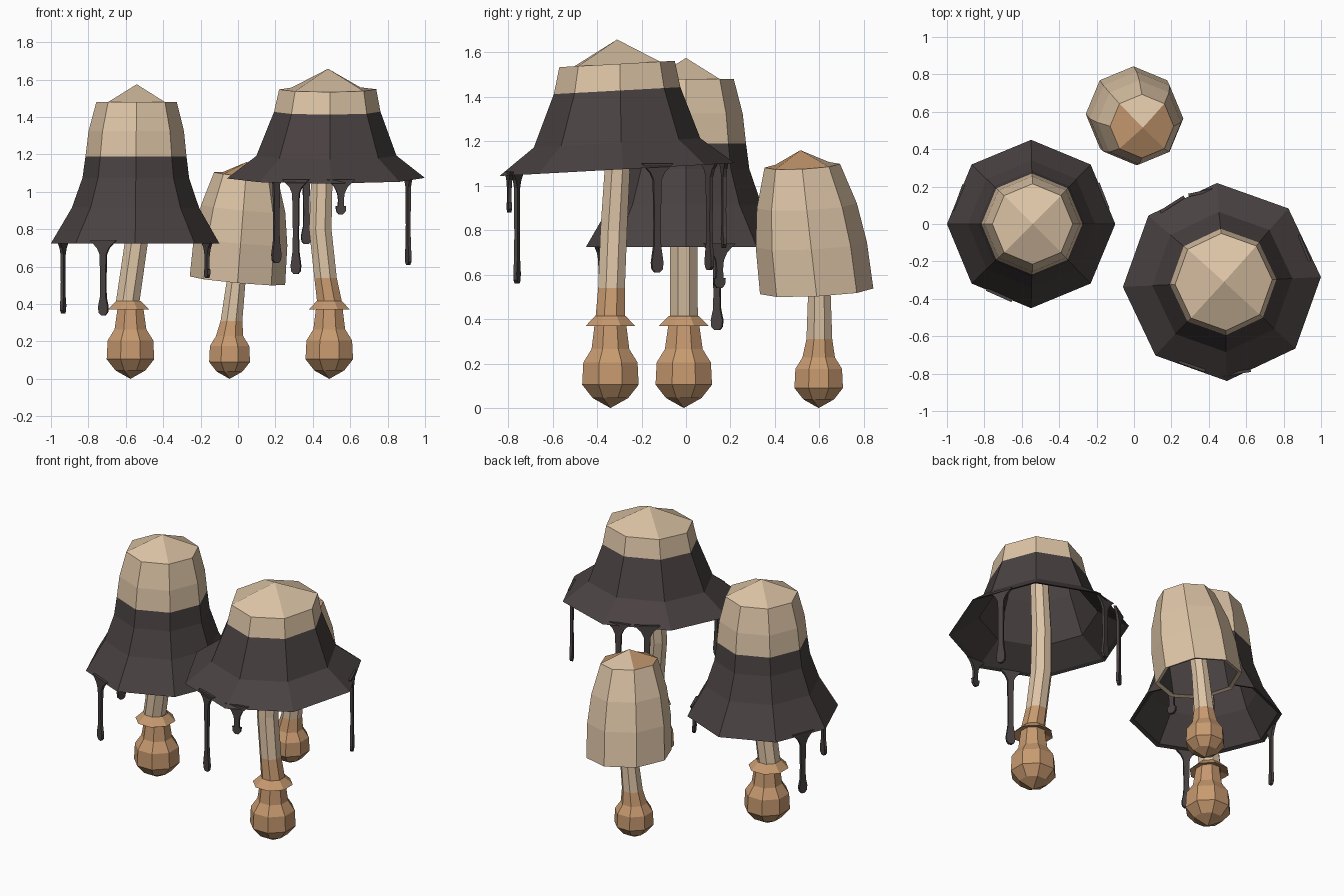
import bpy, bmesh
from math import cos, sin, pi
from mathutils import Vector

if "Cube" in bpy.data.objects:
    bpy.data.objects.remove(bpy.data.objects["Cube"])


def material(name, rgb):
    m = bpy.data.materials.new(name)
    m.diffuse_color = (*rgb, 1)
    m.use_nodes = True
    m.node_tree.nodes["Principled BSDF"].inputs["Base Color"].default_value = m.diffuse_color
    return m


TAN, DARK, ORANGE = 0, 1, 2
MATS = [material("pale_tan", (0.72, 0.55, 0.38)),
        material("ink_black", (0.068, 0.054, 0.054)),
        material("rusty_orange", (0.57, 0.32, 0.16))]


def finish(bm, name):
    bmesh.ops.recalc_face_normals(bm, faces=bm.faces[:])
    me = bpy.data.meshes.new(name)
    bm.to_mesh(me)
    bm.free()
    for m in MATS:
        me.materials.append(m)
    ob = bpy.data.objects.new(name, me)
    bpy.context.collection.objects.link(ob)
    return ob


def ring(bm, c, r, turn, slope=(0, 0)):
    """Eight-sided ring, optionally sheared so that it tilts."""
    pts = []
    for i in range(8):
        a = turn + i * pi / 4
        x, y = r * cos(a), r * sin(a)
        pts.append(bm.verts.new((c[0] + x, c[1] + y, c[2] + x * slope[0] + y * slope[1])))
    return pts


def bridge(bm, a, b, mat):
    for i in range(8):
        j = (i + 1) % 8
        bm.faces.new((a[i], a[j], b[j], b[i])).material_index = mat


def quad_cap(bm, loop, tip, mats):
    """Close a ring with four quads meeting at a raised tip."""
    t = bm.verts.new(tip)
    for k, m in enumerate(mats):
        i = 2 * k + 1
        f = bm.faces.new((loop[i], loop[(i + 1) % 8], loop[(i + 2) % 8], t))
        f.material_index = m


def cap(name, base, rings, tip, shift, slope, turn, ink_height, tip_mats):
    bm = bmesh.new()

    def centre(h):
        return (base[0] + shift[0] * h, base[1] + shift[1] * h, base[2] + h)

    outer = [ring(bm, centre(h), r, turn, slope) for h, r in rings]
    inner = [ring(bm, centre(h + 0.008 if k == 0 else h - 0.015), r - 0.025, turn, slope)
             for k, (h, r) in enumerate(rings)]
    for k in range(len(rings) - 1):
        inked = rings[k + 1][0] <= ink_height
        bridge(bm, outer[k], outer[k + 1], DARK if inked else TAN)
        bridge(bm, inner[k], inner[k + 1], DARK)
    bridge(bm, outer[0], inner[0], DARK if ink_height > 0 else TAN)
    quad_cap(bm, outer[-1], centre(tip), tip_mats)
    quad_cap(bm, inner[-1], centre(tip - 0.03), [DARK] * 4)
    return finish(bm, name)


def stem(name, path, orange_top):
    """path: (x, y, z, visible half width); orange below orange_top."""
    bm = bmesh.new()
    loops = [ring(bm, p[:3], p[3] / cos(pi / 8), pi / 8) for p in path]
    for k in range(len(path) - 1):
        bridge(bm, loops[k], loops[k + 1], ORANGE if path[k + 1][2] <= orange_top else TAN)
    quad_cap(bm, loops[0], (path[0][0], path[0][1], 0), [ORANGE] * 4)
    bm.faces.new(loops[-1])
    return finish(bm, name)


def collar(name, x, y):
    bm = bmesh.new()
    loops = [ring(bm, (x, y, z), r, pi / 8) for z, r in
             ((0.385, 0.07), (0.37, 0.12), (0.415, 0.073))]
    for a, b in zip(loops, loops[1:]):
        bridge(bm, a, b, ORANGE)
    return finish(bm, name)


def drip(name, x, y, top, bottom, centre):
    """Flat ink drip: flared web, thin neck and swollen end, tangent to the rim."""
    out = Vector((x - centre[0], y - centre[1], 0)).normalized()
    # follow the straight rim edge rather than a true circle
    side = Vector((-out.y, out.x, 0))
    n = top - bottom
    prof = [(top + 0.015, 0.075), (top - 0.025, 0.035), (top - 0.06, 0.019),
            (top - 0.55 * n, 0.015), (bottom + 0.25 * n, 0.017), (bottom + 0.045, 0.028),
            (bottom + 0.015, 0.025), (bottom, 0.011)]
    outline = [(w, z) for z, w in prof] + [(-w, z) for z, w in reversed(prof)]
    bm = bmesh.new()
    mid = Vector((x, y, 0))
    faces = []
    for d in (-0.008, 0.008):
        faces.append([bm.verts.new(mid + side * w + out * d + Vector((0, 0, z)))
                      for w, z in outline])
    for vs in faces:
        bm.faces.new(vs)
    for i in range(len(outline)):
        j = (i + 1) % len(outline)
        bm.faces.new((faces[0][i], faces[0][j], faces[1][j], faces[1][i]))
    for f in bm.faces:
        f.material_index = DARK
    return finish(bm, name)


def bulb(x, y, s=1.0):
    """Swollen foot shared by all stems."""
    return [(x, y, z * s, r * s) for z, r in
            ((0.045, 0.08), (0.105, 0.127), (0.205, 0.122), (0.265, 0.085))]


# Left mushroom
cap("left_cap", (-0.55, 0, 0.725),
    [(0, 0.45), (0.19, 0.34), (0.35, 0.285), (0.465, 0.27), (0.6, 0.255), (0.755, 0.215)],
    0.85, (0.01, 0), (0, 0), 0, 0.47, [TAN] * 4)
stem("left_stem", bulb(-0.575, -0.01) + [
    (-0.575, -0.01, 0.37, 0.07), (-0.59, -0.01, 0.41, 0.063), (-0.545, -0.01, 0.72, 0.062),
    (-0.53, 0, 1.0, 0.06), (-0.54, 0, 1.5, 0.05)], 0.42)
collar("left_collar", -0.585, -0.01)

# Right mushroom
cap("right_cap", (0.47, -0.31, 1.073),
    [(0, 0.53), (0.12, 0.375), (0.355, 0.285), (0.475, 0.26)],
    0.585, (0.02, 0), (0, 0.055), 0.05, 0.36, [TAN] * 4)
stem("right_stem", bulb(0.488, -0.34) + [
    (0.488, -0.34, 0.37, 0.072), (0.488, -0.34, 0.42, 0.066), (0.468, -0.335, 0.54, 0.06),
    (0.44, -0.325, 0.8, 0.06), (0.448, -0.31, 1.06, 0.057), (0.47, -0.31, 1.5, 0.05)], 0.55)
collar("right_collar", 0.488, -0.34)

# Back mushroom, still closed and free of ink
cap("back_cap", (-0.003, 0.588, 0.525),
    [(0, 0.255), (0.21, 0.25), (0.385, 0.225), (0.565, 0.17)],
    0.635, (0.08, -0.115), (-0.09, 0.05), 0, -1, [TAN, ORANGE, ORANGE, ORANGE])
stem("back_stem", bulb(-0.045, 0.597, 0.86) + [
    (-0.035, 0.6, 0.31, 0.058), (-0.008, 0.6, 0.54, 0.05), (0.03, 0.55, 1.05, 0.045)], 0.32)

# Ink drips: x, y, rim height, lower end
LEFT, RIGHT = (-0.55, 0), (0.47, -0.31)
for i, (x, y, top, low, c) in enumerate([
        (-0.935, 0.14, 0.725, 0.35, LEFT), (-0.72, -0.38, 0.725, 0.34, LEFT),
        (-0.165, 0.15, 0.725, 0.54, LEFT),
        (0.31, -0.76, 1.05, 0.56, RIGHT), (0.55, -0.795, 1.05, 0.88, RIGHT),
        (0.91, -0.13, 1.085, 0.61, RIGHT), (0.365, 0.17, 1.1, 0.72, RIGHT),
        (0.205, 0.105, 1.1, 0.62, RIGHT)]):
    drip(f"ink_drip_{i + 1}", x, y, top, low, c)
